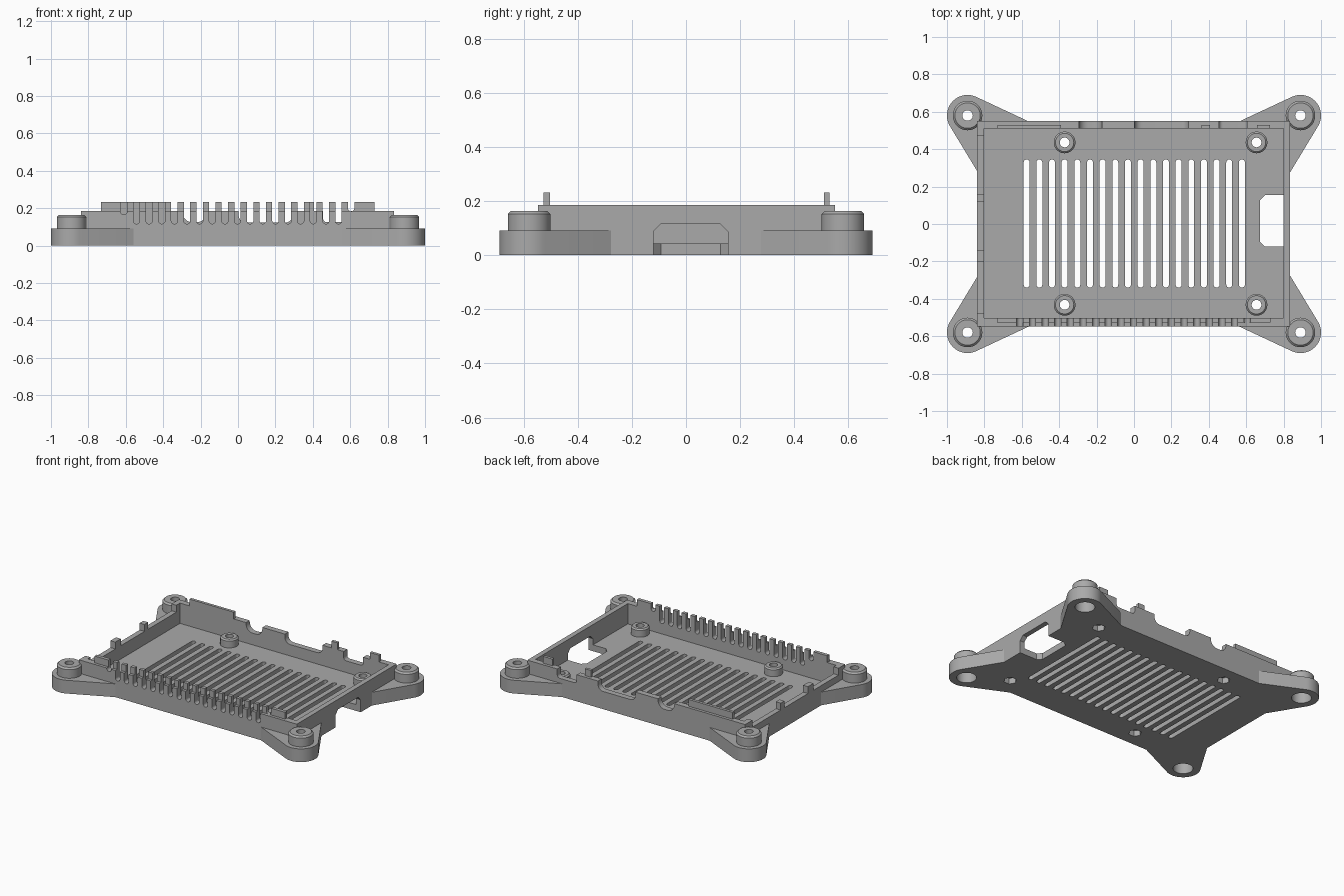
import bpy, bmesh, math
from mathutils import Vector
from mathutils.geometry import convex_hull_2d

if "Cube" in bpy.data.objects:
    bpy.data.objects.remove(bpy.data.objects["Cube"])

grey = bpy.data.materials.new("plastic_grey")
grey.diffuse_color = (0.40, 0.40, 0.40, 1)
grey.use_nodes = True
grey.node_tree.nodes["Principled BSDF"].inputs["Base Color"].default_value = grey.diffuse_color


def prism(name, outlines, axis, lo, hi):
    """Extrude 2D outlines along an axis: z -> (x, y), y -> (x, z), x -> (y, z)."""
    place = {"z": lambda u, v, w: (u, v, w),
             "y": lambda u, v, w: (u, w, v),
             "x": lambda u, v, w: (w, u, v)}[axis]
    bm = bmesh.new()
    for pts in outlines:
        a = [bm.verts.new(place(u, v, lo)) for u, v in pts]
        b = [bm.verts.new(place(u, v, hi)) for u, v in pts]
        n = len(pts)
        bm.faces.new(a)
        bm.faces.new(b[::-1])
        for i in range(n):
            j = (i + 1) % n
            bm.faces.new((a[i], b[i], b[j], a[j]))
    bmesh.ops.recalc_face_normals(bm, faces=bm.faces)
    me = bpy.data.meshes.new(name)
    bm.to_mesh(me)
    bm.free()
    ob = bpy.data.objects.new(name, me)
    bpy.context.collection.objects.link(ob)
    me.materials.append(grey)
    return ob


def boss(name, x, y, r, z0, z1, ch):
    """Cylinder with a chamfered top rim."""
    ob = prism(name, [circle(x, y, r, 40)], "z", z0, z1)
    bm = bmesh.new()
    bm.from_mesh(ob.data)
    rim = [e for e in bm.edges if all(v.co.z > z1 - 1e-4 for v in e.verts)]
    bmesh.ops.bevel(bm, geom=rim, offset=ch, segments=1, affect="EDGES")
    bm.to_mesh(ob.data)
    bm.free()
    return ob


def circle(x, y, r, n=32):
    return [(x + r * math.cos(2 * math.pi * i / n), y + r * math.sin(2 * math.pi * i / n)) for i in range(n)]


def rect(u0, u1, v0, v1):
    return [(u0, v0), (u1, v0), (u1, v1), (u0, v1)]


def notch(u0, u1, v0, v1, r, n=6):
    """Open-top notch with rounded bottom corners."""
    pts = [(u1, v1), (u0, v1)]
    for cx, start in ((u0 + r, math.pi), (u1 - r, 1.5 * math.pi)):
        for i in range(n + 1):
            if r > (u1 - u0) / 2 - 1e-6 and cx > u0 + r - 1e-6 and start > 4 and i == 0:
                continue  # both corner arcs meet in one point
            a = start + i * math.pi / 2 / n
            pts.append((cx + r * math.cos(a), v0 + r + r * math.sin(a)))
    return pts


def slot(x, y0, y1, r, n=10):
    """Vertical slot with round ends."""
    top = [(x + r * math.cos(math.pi * i / n), y1 - r + r * math.sin(math.pi * i / n)) for i in range(n + 1)]
    low = [(x - r * math.cos(math.pi * i / n), y0 + r - r * math.sin(math.pi * i / n)) for i in range(n + 1)]
    return top + low


def combine(body, tool, op):
    mod = body.modifiers.new(op, "BOOLEAN")
    mod.operation, mod.solver, mod.object = op, "EXACT", tool
    dg = bpy.context.evaluated_depsgraph_get()
    me = bpy.data.meshes.new_from_object(body.evaluated_get(dg))
    body.modifiers.clear()
    body.data = me
    bpy.data.objects.remove(tool)


CORNERS = [(sx, sy) for sx in (-1, 1) for sy in (-1, 1)]
EAR_X, EAR_Y = 0.89, 0.58
POSTS = [(x, y) for x in (-0.371, 0.655) for y in (-0.432, 0.436)]

# Tray block
tray = prism("case_tray", [rect(-0.84, 0.835, -0.547, 0.55)], "z", 0, 0.185)

# Mounting ears: hull of a round pad and two points on the walls
ears = []
for sx, sy in CORNERS:
    pts = circle(sx * EAR_X, sy * EAR_Y, 0.11, 48)
    pts += [(sx * 0.56, sy * 0.547), (sx * 0.834, sy * 0.275), (sx * 0.56, sy * 0.275)]
    ears.append([pts[i] for i in convex_hull_2d([Vector(p) for p in pts])])
combine(tray, prism("mounting_ears", ears, "z", 0, 0.092), "UNION")

# Tray cavity
combine(tray, prism("cavity", [rect(-0.803, 0.80, -0.503, 0.51)], "z", 0.044, 0.4), "DIFFERENCE")

# Locating lips on the front and back walls
combine(tray, prism("front_lip", [rect(-0.733, 0.73, 0.12, 0.232)], "y", -0.527, -0.503), "UNION")
lips = [rect(a, b, 0.12, 0.232) for a, b in ((-0.73, -0.39), (0.36, 0.407), (0.657, 0.727))]
combine(tray, prism("back_lips", lips, "y", 0.51, 0.53), "UNION")

# Round bosses on the ears and standoffs on the floor
for sx, sy in CORNERS:
    combine(tray, boss("ear_boss", sx * EAR_X, sy * EAR_Y, 0.079, 0.05, 0.163, 0.011), "UNION")
for x, y in POSTS:
    combine(tray, boss("standoff", x, y, 0.058, 0.02, 0.10, 0.009), "UNION")

# Floor vents
vents = [slot(-0.574 + i * 0.0677, -0.34, 0.345, 0.016) for i in range(18)]
combine(tray, prism("floor_vents", vents, "z", -0.1, 0.07), "DIFFERENCE")

# Front comb slots, shallow at both ends
comb = []
for i in range(19):
    x = -0.61 + i * 0.0675
    floor = 0.165 if i == 0 else 0.183 if i == 18 else 0.116
    comb.append(notch(x - 0.017, x + 0.017, floor, 0.4, 0.0169))
combine(tray, prism("comb_slots", comb, "y", -0.6, -0.47), "DIFFERENCE")

# Back wall port notches
ports = [notch(-0.295, -0.17, 0.125, 0.4, 0.05),
         notch(0.003, 0.292, 0.123, 0.4, 0.04),
         notch(0.455, 0.605, 0.125, 0.4, 0.02)]
combine(tray, prism("port_notches", ports, "y", 0.47, 0.6), "DIFFERENCE")

# Lowered left wall, leaving two small posts
gaps = [rect(a, b, 0.137, 0.4) for a, b in ((-0.475, -0.20), (-0.14, 0.12), (0.16, 0.47))]
combine(tray, prism("left_wall_gaps", gaps, "x", -0.9, -0.7), "DIFFERENCE")

# Card opening through the right wall and the floor
c = 0.028
opening = [(-0.121, -0.1), (0.155, -0.1), (0.155, 0.115 - c), (0.155 - c, 0.115), (-0.121 + c, 0.115), (-0.121, 0.115 - c)]
combine(tray, prism("card_wall_opening", [opening], "x", 0.79, 0.9), "DIFFERENCE")
bay = [(0.81, -0.121), (0.81, 0.155), (0.673 + c, 0.155), (0.673, 0.155 - c), (0.673, -0.121 + c), (0.673 + c, -0.121)]
combine(tray, prism("card_floor_opening", [bay], "z", -0.1, 0.08), "DIFFERENCE")

# Screw holes, ear counterbores and hexagonal nut pockets
holes = [circle(sx * EAR_X, sy * EAR_Y, 0.028) for sx, sy in CORNERS]
holes += [circle(x, y, 0.026) for x, y in POSTS]
combine(tray, prism("screw_holes", holes, "z", -0.1, 0.4), "DIFFERENCE")
bores = [circle(sx * EAR_X, sy * EAR_Y, 0.063) for sx, sy in CORNERS]
combine(tray, prism("ear_counterbores", bores, "z", -0.1, 0.11), "DIFFERENCE")
nuts = [circle(x, y, 0.042, 6) for x, y in POSTS]
combine(tray, prism("nut_pockets", nuts, "z", -0.1, 0.04), "DIFFERENCE")

# Smooth the round walls, keep edges sharp
tray.select_set(True)
bpy.context.view_layer.objects.active = tray
bpy.ops.object.shade_smooth_by_angle(angle=math.radians(25))
